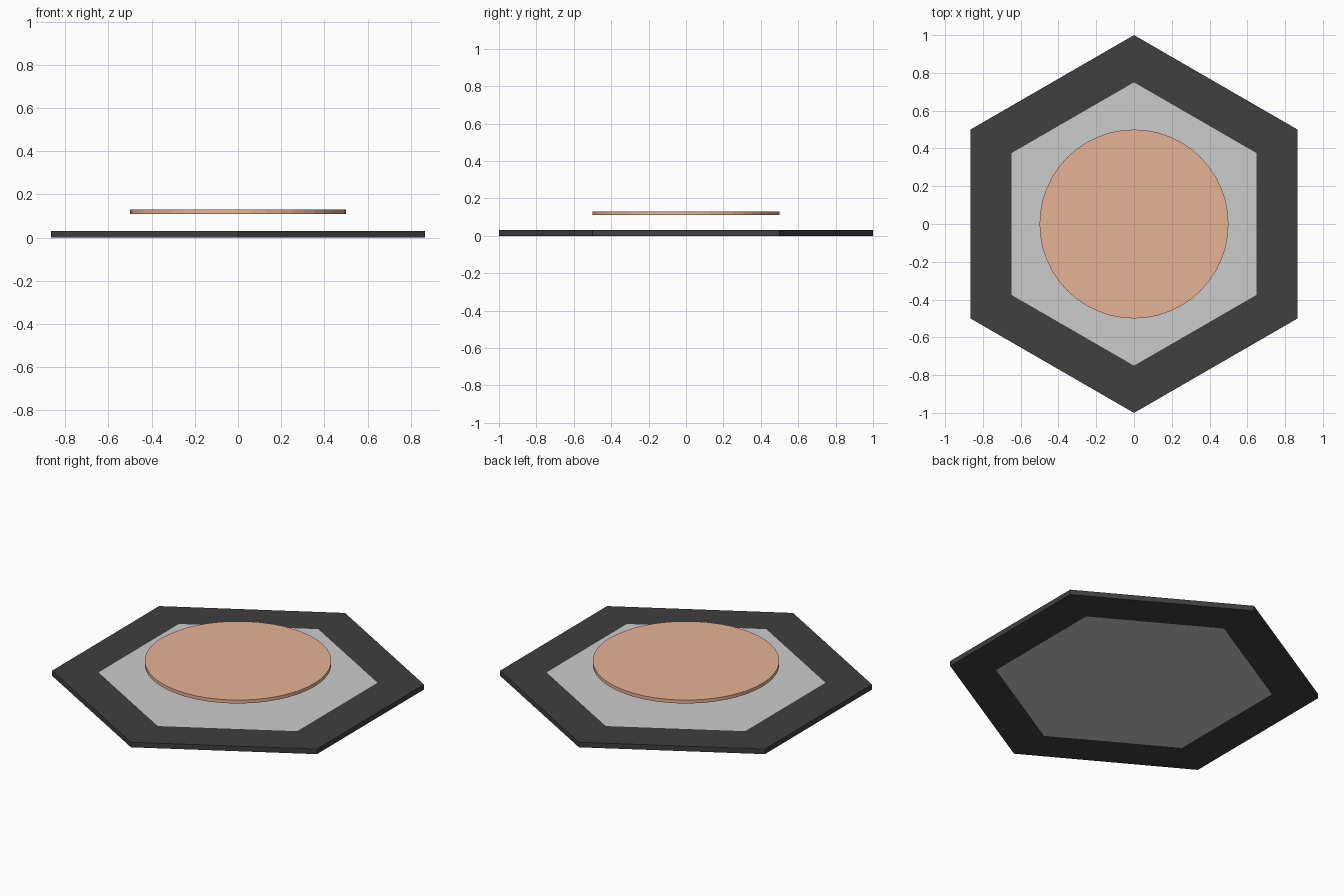
import bpy, bmesh
from math import sin, cos, tau

if "Cube" in bpy.data.objects:
    bpy.data.objects.remove(bpy.data.objects["Cube"])


def material(name, rgb):
    mat = bpy.data.materials.new(name)
    mat.diffuse_color = (*rgb, 1)
    mat.use_nodes = True
    mat.node_tree.nodes["Principled BSDF"].inputs["Base Color"].default_value = mat.diffuse_color
    return mat


def prism(bm, sides, radius, z0, z1):
    """Upright prism with its first corner on +y; returns its two caps."""
    ring = lambda z: [bm.verts.new((-radius * sin(tau * i / sides),
                                    radius * cos(tau * i / sides), z))
                      for i in range(sides)]
    low, high = ring(z0), ring(z1)
    for i in range(sides):
        j = (i + 1) % sides
        bm.faces.new((low[i], low[j], high[j], high[i]))
    return [bm.faces.new(low[::-1]), bm.faces.new(high)]


def finish(name, bm, mats):
    mesh = bpy.data.meshes.new(name)
    bm.normal_update()
    bm.to_mesh(mesh)
    bm.free()
    for m in mats:
        mesh.materials.append(m)
    obj = bpy.data.objects.new(name, mesh)
    bpy.context.collection.objects.link(obj)


black = material("black_border", (0.05, 0.05, 0.05))
grey = material("grey_panel", (0.65, 0.65, 0.65))
copper = material("copper", (0.8, 0.45, 0.3))

# Hexagonal base: black border around a flush grey panel on both faces
bm = bmesh.new()
caps = prism(bm, 6, 1.0, 0.0, 0.03)
bm.normal_update()
border = 0.25 * cos(tau / 12)
bmesh.ops.inset_individual(bm, faces=caps, thickness=border, use_even_offset=True)
for cap in caps:
    cap.material_index = 1
finish("hexagon_base", bm, [black, grey])

# Floating round plate
bm = bmesh.new()
prism(bm, 48, 0.5, 0.11, 0.13)
finish("round_plate", bm, [copper])
